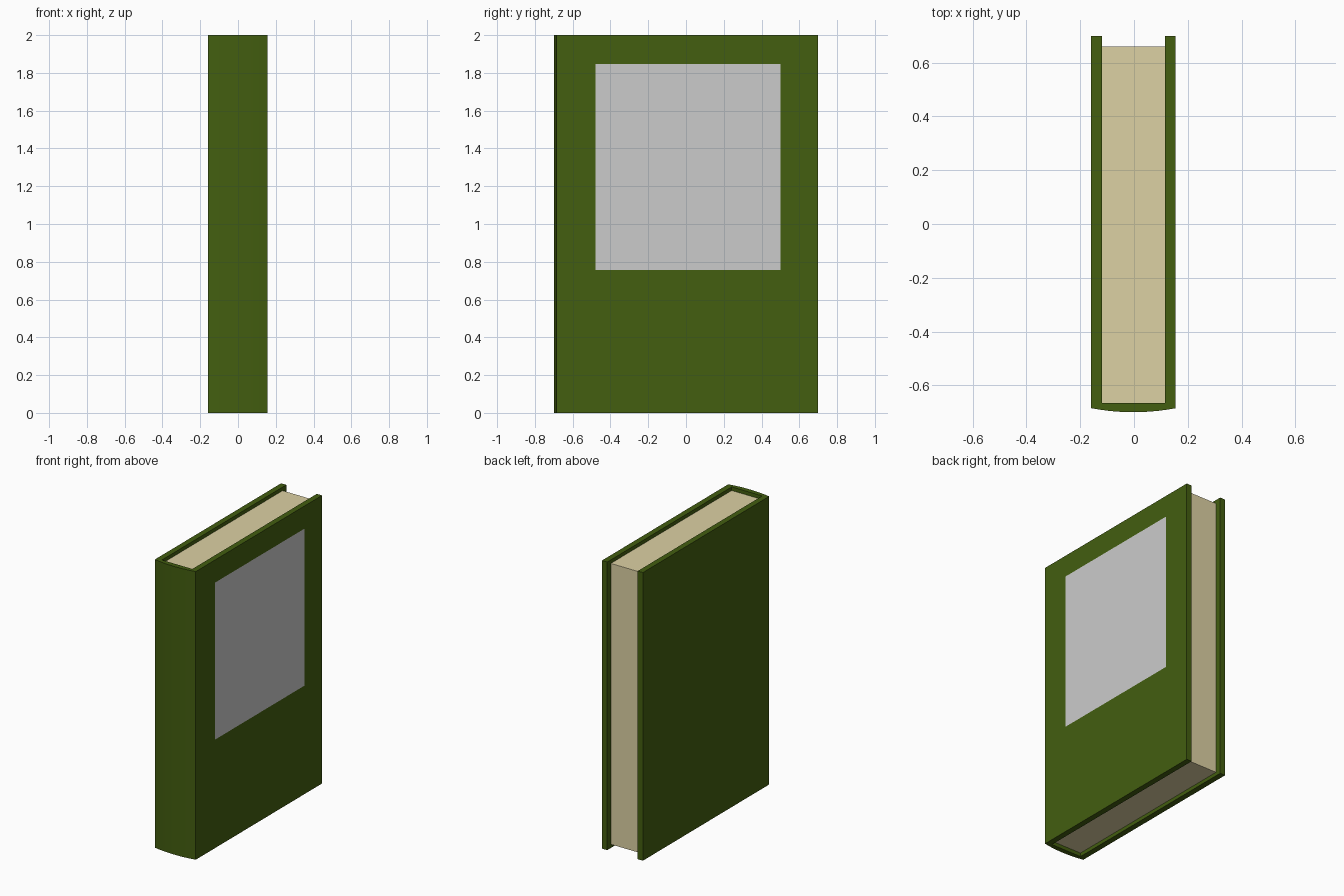
import bpy
import math

if "Cube" in bpy.data.objects:
    bpy.data.objects.remove(bpy.data.objects["Cube"])

CX = -0.002            # book body centre; the label plate sits just proud of +x
HALF, INNER = 0.157, 0.117
H = 2.0


def material(name, rgb):
    m = bpy.data.materials.new(name)
    m.diffuse_color = (*rgb, 1)
    m.use_nodes = True
    m.node_tree.nodes["Principled BSDF"].inputs["Base Color"].default_value = m.diffuse_color
    return m


def add_object(name, verts, faces, mat=None):
    me = bpy.data.meshes.new(name)
    me.from_pydata(verts, [], faces)
    me.update()
    ob = bpy.data.objects.new(name, me)
    bpy.context.collection.objects.link(ob)
    if mat:
        me.materials.append(mat)
    return ob


def prism(name, outline, z0, z1, mat):
    """Extrude a counter-clockwise xy outline from z0 to z1."""
    n = len(outline)
    verts = [(x, y, z) for z in (z0, z1) for x, y in outline]
    faces = [(i, (i + 1) % n, n + (i + 1) % n, n + i) for i in range(n)]
    faces += [tuple(reversed(range(n))), tuple(range(n, 2 * n))]
    return add_object(name, verts, faces, mat)


green = material("cover_green", (0.056, 0.112, 0.005))
cream = material("paper_cream", (0.72, 0.64, 0.37))

# U-shaped cover: two boards joined by a gently rounded spine
steps = 10
spine = []
for i in range(steps + 1):
    t = -1 + 2 * i / steps
    spine.append((CX + HALF * t, -0.685 - 0.015 * (1 - t * t)))
outline = spine + [
    (CX + HALF, 0.70), (CX + INNER, 0.70),
    (CX + INNER, -0.665), (CX - INNER, -0.665),
    (CX - INNER, 0.70), (CX - HALF, 0.70),
]
cover = prism("cover", outline, 0, H, green)
bpy.context.view_layer.objects.active = cover
cover.select_set(True)
bpy.ops.object.shade_smooth_by_angle(angle=math.radians(30))
cover.select_set(False)

# Page block, set in from the cover edges
prism("pages", [(CX - INNER, -0.665), (CX + INNER, -0.665),
                (CX + INNER, 0.66), (CX - INNER, 0.66)], 0.025, H - 0.025, cream)

# Blank label on the right board
lx = 0.159
add_object("label", [(lx, -0.48, 0.756), (lx, 0.50, 0.756),
                     (lx, 0.50, 1.846), (lx, -0.48, 1.846)], [(0, 1, 2, 3)])
